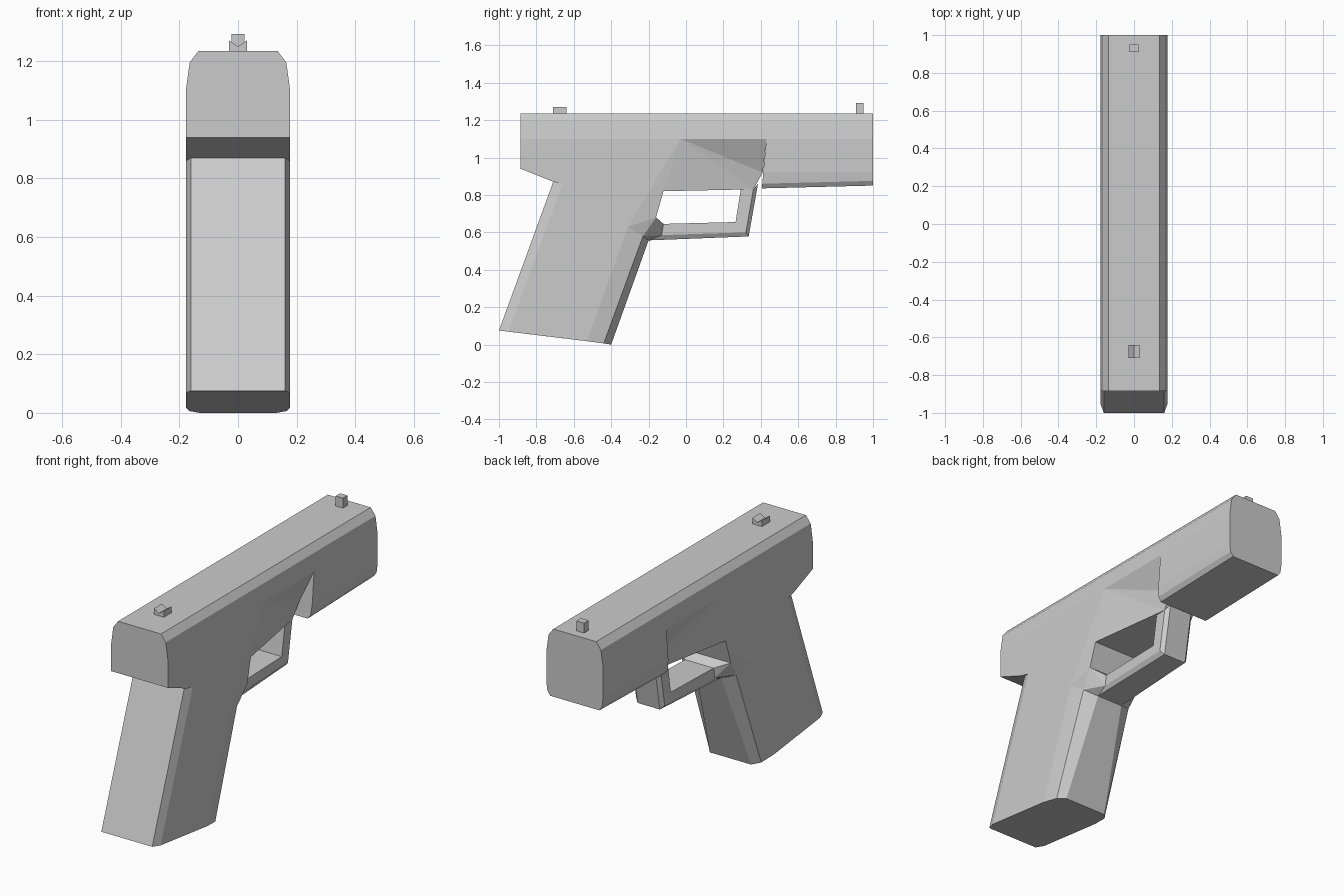
import bpy
import bmesh

if "Cube" in bpy.data.objects:
    bpy.data.objects.remove(bpy.data.objects["Cube"])


def part(name, pts, sides, cross):
    """Symmetric part: half points, faces mirrored in x, and quads bridging both halves."""
    bm = bmesh.new()
    right = [bm.verts.new(p) for p in pts]
    left = [bm.verts.new((-x, y, z)) for x, y, z in pts]
    for f in sides:
        bm.faces.new([right[i] for i in f])
        bm.faces.new([left[i] for i in reversed(f)])
    for i, j in cross:
        bm.faces.new([right[i], right[j], left[j], left[i]])
    bmesh.ops.remove_doubles(bm, verts=bm.verts[:], dist=1e-5)
    bmesh.ops.recalc_face_normals(bm, faces=bm.faces[:])
    bmesh.ops.dissolve_limit(bm, angle_limit=0.005, verts=bm.verts[:], edges=bm.edges[:])
    mesh = bpy.data.meshes.new(name)
    bm.to_mesh(mesh)
    bm.free()
    obj = bpy.data.objects.new(name, mesh)
    bpy.context.collection.objects.link(obj)
    return obj


def loft(name, rings, bridged, caps):
    """Strip of half rings; bridged = ring positions joined across x, caps = closed rings."""
    n = len(rings[0])
    pts = [p for r in rings for p in r]
    sides, cross = [], []
    for r in range(len(rings) - 1):
        a, b = r * n, (r + 1) * n
        sides += [(a + k, a + k + 1, b + k + 1, b + k) for k in range(n - 1)]
        cross += [(a + k, b + k) for k in bridged]
    for r in caps:
        cross += [(r * n + k, r * n + k + 1) for k in range(n - 1)]
    return part(name, pts, sides, cross)


W = 0.178   # half width of the body

# Slide: bevelled upper bar running the full length
section = [(0.135, 1.235), (0.165, 1.195), (W, 1.1)]
loft("slide", [[(x, y, z) for x, z in section] for y in (-0.885, 1.0)], [0], [0, 1])

# Front frame: lower half of the barrel housing, slanted at its rear
loft("front_frame", [
    [(W, 0.43, 1.1), (W, 0.413, 0.92), (0.172, 0.408, 0.86), (0.155, 0.405, 0.835)],
    [(W, 1.0, 1.1), (W, 1.0, 0.92), (0.172, 1.0, 0.875), (0.155, 1.0, 0.85)],
], [3], [0, 1])

# Middle frame: panel above the opening, tapering inwards to the guard
part("middle_frame", [
    (W, -0.03, 1.1), (W, 0.43, 1.1), (0.10, 0.41, 0.92),
    (0.09, 0.36, 0.83), (0.165, -0.12, 0.82),
], [(0, 1, 2), (0, 2, 3), (0, 3, 4)], [(2, 3), (3, 4)])

# Grip with the rear of the frame and the flare towards the guard
part("grip", [
    # bottom ring, back to front
    (0.16, -1.0, 0.075), (W, -0.95, 0.069), (W, -0.53, 0.018),
    (0.165, -0.44, 0.006), (0.13, -0.40, 0.0),
    # top ring, back to front
    (0.16, -0.71, 0.87), (W, -0.66, 0.86), (W, -0.31, 0.63),
    (0.155, -0.23, 0.58), (0.08, -0.20, 0.557),
    # rear frame outline
    (0.17, -0.16, 0.68), (0.165, -0.12, 0.82), (W, -0.03, 1.1),
    (W, -0.885, 1.1), (W, -0.885, 0.94), (W, -0.71, 0.87),
    # end of the guard
    (0.09, -0.12, 0.645), (0.09, -0.13, 0.585),
], [
    (0, 1, 6, 5), (1, 2, 7, 6), (2, 3, 8, 7), (3, 4, 9, 8),
    (6, 7, 12, 13, 14, 15), (7, 10, 11, 12), (15, 5, 6),
    (7, 8, 10), (10, 8, 17), (10, 17, 16), (8, 9, 17),
], [
    (0, 1), (1, 2), (2, 3), (3, 4), (0, 5), (4, 9),
    (5, 15), (15, 14), (14, 13), (10, 11), (10, 16),
])

# Trigger guard: bent bar with narrower outer edge
loft("trigger_guard", [
    [(0.09, -0.12, 0.645), (0.09, -0.13, 0.585), (0.08, -0.20, 0.557)],
    [(0.09, 0.265, 0.655), (0.09, 0.32, 0.60), (0.07, 0.335, 0.578)],
    [(0.09, 0.293, 0.83), (0.09, 0.36, 0.83), (0.07, 0.385, 0.86)],
], [0, 2], [2])

# Sights: plain post at the muzzle, notched block at the rear
for name, half, y0, y1, top, notch in (
        ("front_sight", 0.023, 0.91, 0.95, 1.292, 1.292),
        ("rear_sight", 0.03, -0.71, -0.64, 1.27, 1.25)):
    profile = [(half, 1.235), (half, top), (0, notch), (0, 1.235)]
    part(name, [(x, y, z) for y in (y0, y1) for x, z in profile],
         [(0, 1, 2, 3), (4, 5, 6, 7), (0, 1, 5, 4), (1, 2, 6, 5), (0, 3, 7, 4)], [])
